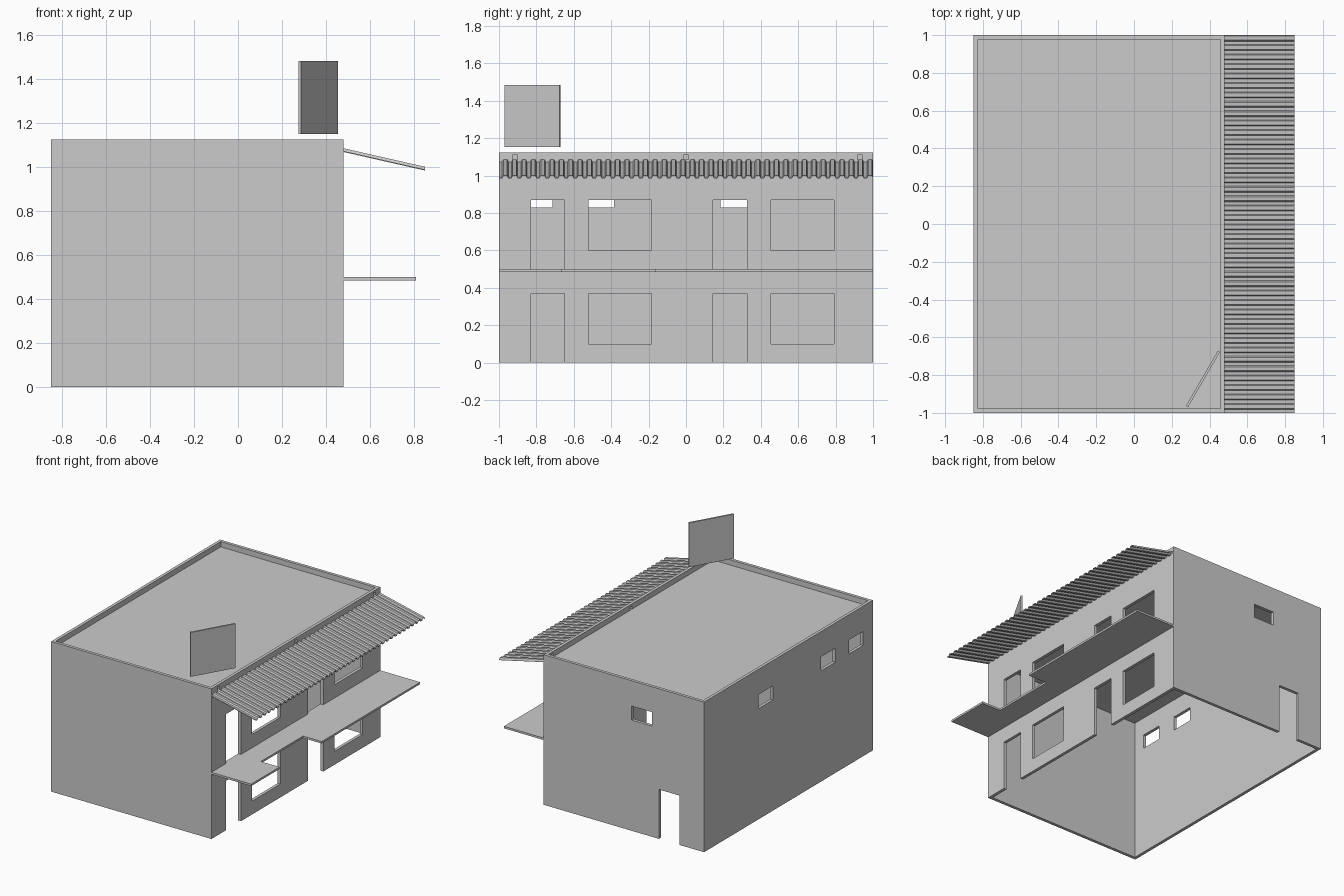
import bpy, bmesh, math
from mathutils import Matrix

if "Cube" in bpy.data.objects:
    bpy.data.objects.remove(bpy.data.objects["Cube"])


def add_box(bm, x, y, z):
    """Axis-aligned box from (min, max) ranges."""
    size = (x[1] - x[0], y[1] - y[0], z[1] - z[0])
    mid = (sum(x) / 2, sum(y) / 2, sum(z) / 2)
    bmesh.ops.create_cube(bm, size=1,
                          matrix=Matrix.Translation(mid) @ Matrix.Diagonal((*size, 1)))


def make_object(name, bm):
    bmesh.ops.recalc_face_normals(bm, faces=bm.faces)
    me = bpy.data.meshes.new(name)
    bm.to_mesh(me)
    bm.free()
    ob = bpy.data.objects.new(name, me)
    bpy.context.collection.objects.link(ob)
    return ob


def boxes(name, items):
    bm = bmesh.new()
    for it in items:
        add_box(bm, *it)
    return make_object(name, bm)


def prism(name, pts, to_bottom, to_top):
    """Closed solid between two mapped copies of a 2D outline."""
    bm = bmesh.new()
    a = [bm.verts.new(to_bottom(*p)) for p in pts]
    b = [bm.verts.new(to_top(*p)) for p in pts]
    n = len(pts)
    bm.faces.new(a)
    bm.faces.new(b)
    for i in range(n):
        j = (i + 1) % n
        bm.faces.new((a[i], a[j], b[j], b[i]))
    return make_object(name, bm)


def cut(target, items):
    cutter = boxes("cutter", items)
    cutter.hide_render = True
    mod = target.modifiers.new("cut", 'BOOLEAN')
    mod.operation, mod.solver, mod.object = 'DIFFERENCE', 'EXACT', cutter
    bpy.context.view_layer.objects.active = target
    bpy.ops.object.modifier_apply(modifier=mod.name)
    bpy.data.objects.remove(cutter)


# House shell: walls, roof slab and parapet, open underneath
X0, X1, T = -0.85, 0.48, 0.023
inner_x, inner_y = (X0 + T, X1 - T), (-1 + T, 1 - T)
shell = boxes("house_shell", [((X0, X1), (-1, 1), (0, 1.125))])
cut(shell, [(inner_x, inner_y, (-0.1, 1.07)), (inner_x, inner_y, (1.085, 1.3))])

# Openings: balcony side doors and windows on both storeys
right, left, back = (0.43, 0.53), (-0.9, -0.8), (0.95, 1.05)
openings = []
for base in (0, 0.5):
    for y in ((-0.83, -0.65), (0.145, 0.325)):
        openings.append((right, y, (base if base else -0.05, base + 0.37)))
    for y in ((-0.52, -0.185), (0.455, 0.79)):
        openings.append((right, y, (base + 0.1, base + 0.37)))
# Parapet drains
for y in (-0.915, 0, 0.93):
    openings.append((right, (y - 0.013, y + 0.013), (1.086, 1.11)))
# Small high windows and the back door
for y in (-0.885, -0.555, 0.185):
    openings.append((left, (y, y + 0.17), (0.83, 0.935)))
openings.append(((-0.42, -0.25), back, (0.83, 0.935)))
openings.append(((-0.645, -0.475), back, (-0.05, 0.37)))
cut(shell, openings)

# Balcony slab with a notch
plan = [(X1, -1), (0.81, -1), (0.81, -0.665), (0.655, -0.665),
        (0.655, -0.165), (0.81, -0.165), (0.81, 1), (X1, 1)]
prism("balcony_slab", plan, lambda x, y: (x, y, 0.485), lambda x, y: (x, y, 0.5))

# Corrugated sloping canopy
N, H, TH = 40, 0.012, 0.005
pitch = 2 / N
wave = []
for i in range(N):
    y = -1 + i * pitch
    wave += [(y, 0), (y + pitch * 0.35, 0), (y + pitch * 0.47, H), (y + pitch * 0.88, H)]
wave.append((1, 0))
outline = wave + [(y, z - TH) for y, z in reversed(wave)]
prism("canopy", outline, lambda y, z: (X1, y, z + 1.074), lambda y, z: (0.85, y, z + 0.99))

# Upright panel hovering over the roof corner
panel = boxes("roof_panel", [((-0.1685, 0.1685), (-0.0065, 0.0065), (-0.166, 0.166))])
panel.location = (0.365, -0.82, 1.318)
panel.rotation_euler.z = math.radians(60)
